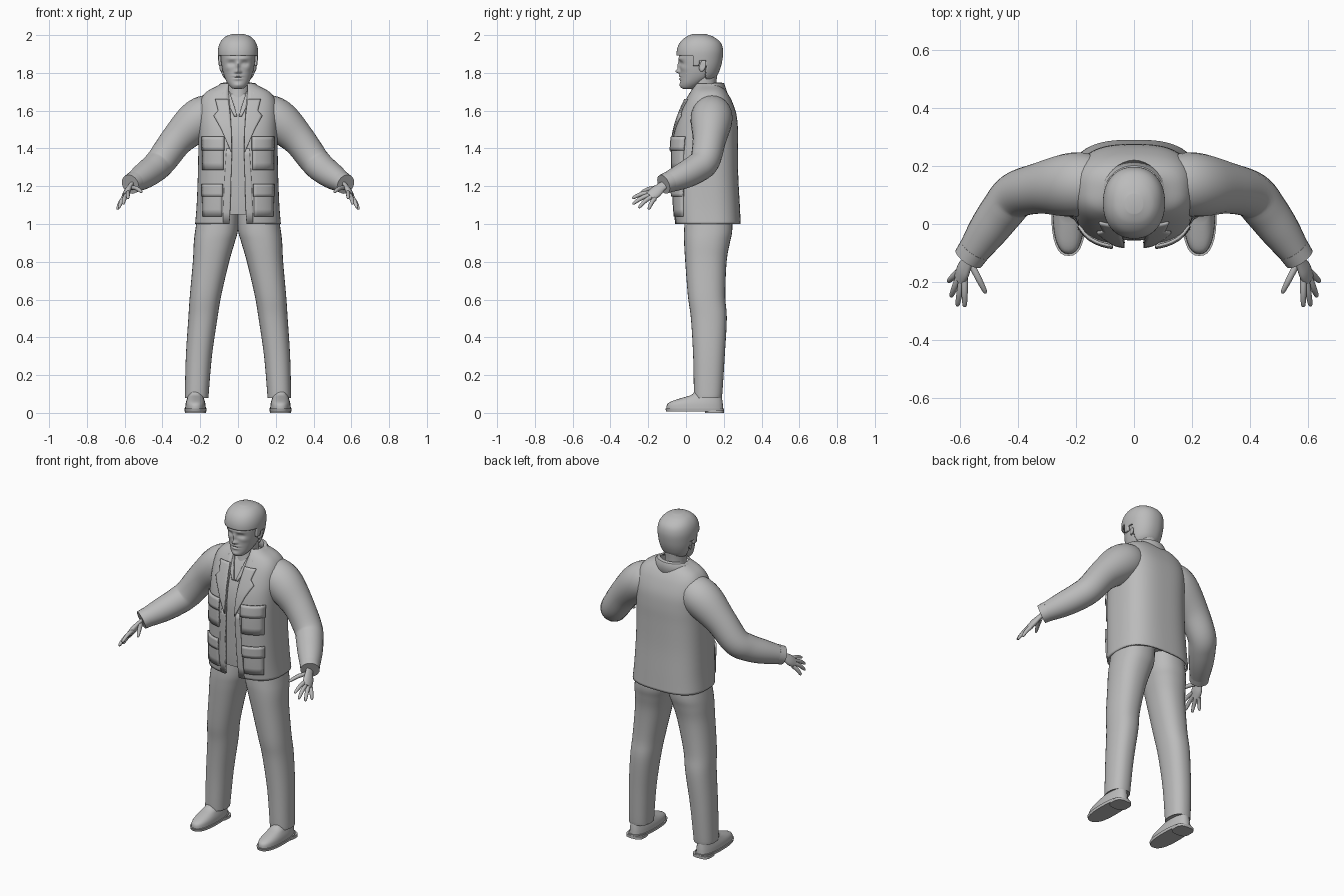
import bpy, bmesh, math
from mathutils import Vector

cube = bpy.data.objects.get("Cube")
if cube:
    bpy.data.objects.remove(cube)

GREY = (0.5, 0.5, 0.5, 1)
mat = bpy.data.materials.new("plain grey")
mat.use_nodes = True
mat.diffuse_color = GREY
mat.node_tree.nodes["Principled BSDF"].inputs["Base Color"].default_value = GREY


def finish(name, bm, angle=50, solid=0):
    bmesh.ops.recalc_face_normals(bm, faces=bm.faces)
    me = bpy.data.meshes.new(name)
    bm.to_mesh(me)
    bm.free()
    ob = bpy.data.objects.new(name, me)
    bpy.context.collection.objects.link(ob)
    me.materials.append(mat)
    if solid:
        m = ob.modifiers.new("thickness", 'SOLIDIFY')
        m.thickness, m.offset = solid, 0
    bpy.ops.object.select_all(action='DESELECT')
    ob.select_set(True)
    bpy.context.view_layer.objects.active = ob
    bpy.ops.object.shade_smooth_by_angle(angle=math.radians(angle))
    return ob


def loft(rings, closed=True, caps=True):
    """Bridge successive rings of points into a skin."""
    bm = bmesh.new()
    vs = [[bm.verts.new(p) for p in r] for r in rings]
    n = len(vs[0])
    for lo, hi in zip(vs, vs[1:]):
        for i in range(n if closed else n - 1):
            j = (i + 1) % n
            bm.faces.new((lo[i], lo[j], hi[j], hi[i]))
    if caps and closed:
        bm.faces.new(vs[0])
        bm.faces.new(vs[-1])
    return bm


def smooth_rows(rows, k):
    """Catmull-Rom interpolation between profile rows."""
    out = []
    for i in range(len(rows) - 1):
        p0, p1, p2 = rows[max(i - 1, 0)], rows[i], rows[i + 1]
        p3 = rows[min(i + 2, len(rows) - 1)]
        for s in range(k):
            t = s / k
            out.append([b + .5 * t * (c - a + t * (2*a - 5*b + 4*c - d + t * (3 * (b - c) + d - a)))
                        for a, b, c, d in zip(p0, p1, p2, p3)])
    return out + [list(rows[-1])]


def spow(v, e):
    return math.copysign(abs(v) ** e, v)


def ring(z, cx, a, yf, yb, n=2.3, count=32, gap=0):
    """Rounded section from front yf to back yb, optionally open at the front."""
    t0 = math.asin((gap / a) ** (n / 2)) if gap else 0
    steps = count - 1 if gap else count
    pts = []
    for i in range(count):
        t = t0 + (2 * math.pi - 2 * t0) * i / steps
        pts.append((cx + a * spow(math.sin(t), 2 / n),
                    (yf + yb) / 2 - (yb - yf) / 2 * spow(math.cos(t), 2 / n), z))
    return pts


def tube(name, rows, ref=(0, 0, 1), flat=1, k=4, count=16):
    """Skin along a path of (x, y, z, radius) rows."""
    rows = smooth_rows(rows, k)
    pts = [Vector(r[:3]) for r in rows]
    rings = []
    for i, p in enumerate(pts):
        t = (pts[min(i + 1, len(pts) - 1)] - pts[max(i - 1, 0)]).normalized()
        u = Vector(ref) - t * t.dot(Vector(ref))
        u.normalize()
        v = t.cross(u) * flat
        angles = [2 * math.pi * j / count for j in range(count)]
        rings.append([p + (u * math.cos(w) + v * math.sin(w)) * rows[i][3] for w in angles])
    return finish(name, loft(rings))


# Jacket shell, open down the front: z, half width, front, back, half gap
jacket = smooth_rows([
    (1.0, .222, -.05, .285, .045), (1.1, .214, -.06, .28, .04), (1.25, .208, -.066, .272, .036),
    (1.4, .205, -.068, .27, .032), (1.5, .205, -.055, .27, .035), (1.58, .205, -.03, .262, .04),
    (1.65, .195, .0, .238, .045), (1.695, .165, .025, .212, .05), (1.725, .11, .045, .185, .05),
    (1.74, .085, .055, .175, .05)], 5)
finish("jacket_body", loft([ring(z, 0, a, f, b, 2.8, 56, g) for z, a, f, b, g in jacket], False), 50, .01)


def front_y(x, z):
    hi = next((i for i, r in enumerate(jacket) if r[0] >= z), len(jacket) - 1)
    r0, r1 = jacket[max(hi - 1, 0)], jacket[hi]
    t = (z - r0[0]) / (r1[0] - r0[0]) if hi else 0
    a, f, b = [r0[i] + (r1[i] - r0[i]) * t for i in (1, 2, 3)]
    d = max(0, 1 - min(1, abs(x) / a) ** 2.8) ** (1 / 2.8)
    return (f + b) / 2 - (b - f) / 2 * d


def panel(name, side, rows, off=.008, thick=.008):
    """Cloth panel laid on the jacket front; rows are (z, inner x, outer x)."""
    grid = []
    for (z0, i0, o0), (z1, i1, o1) in zip(rows, rows[1:]):
        for s in range(5):
            t = s / 4
            z, i, o = z0 + (z1 - z0) * t, i0 + (i1 - i0) * t, o0 + (o1 - o0) * t
            xs = [side * (i + (o - i) * j / 6) for j in range(7)]
            grid.append([(x, front_y(x, z) - off, z) for x in xs])
    bm = loft(grid, False)
    bmesh.ops.remove_doubles(bm, verts=bm.verts, dist=.0005)
    finish(name, bm, 40, thick)


# Shirt inside the jacket
finish("shirt", loft([ring(z, 0, a - .016, f + .012, b - .014, 2.8, 40)
                      for z, a, f, b, g in jacket if 1.04 < z < 1.69]))

# Turned-down collar around the neck
collar = []
for rx, ry, z in ((.08, .08, 1.71), (.092, .092, 1.745), (.105, .105, 1.742), (.145, .125, 1.683)):
    row = []
    for i in range(33):
        t = math.radians(48 + 264 * i / 32)
        y = .093 - ry * math.cos(t)
        row.append((rx * math.sin(t), y, z - .4 * max(0, .15 - y)))
    collar.append(row)
finish("jacket_collar", loft(collar, False), 50, .01)

# Neck
finish("neck", loft([ring(z, 0, a, f, b, 2) for z, a, f, b in smooth_rows([
    (1.58, .075, .0, .18), (1.66, .066, .02, .17), (1.72, .06, .03, .16), (1.79, .062, .035, .165)], 4)]))

# Head with sculpted face: z, half width, front, back
skull = smooth_rows([
    (1.716, .022, -.015, .03), (1.722, .036, -.024, .05), (1.745, .055, -.029, .09),
    (1.78, .072, -.03, .14), (1.82, .083, -.031, .162), (1.87, .09, -.036, .175),
    (1.915, .091, -.034, .178), (1.95, .08, -.018, .165), (1.975, .056, .012, .13),
    (1.988, .02, .045, .09)], 8)
# Bumps: x, z, width, height, depth
FACE = [(0, 1.808, .012, .011, -.024), (0, 1.836, .009, .022, -.013), (.013, 1.804, .006, .006, -.008),
        (.035, 1.85, .018, .010, .013), (.035, 1.849, .010, .006, -.006), (.03, 1.876, .03, .008, -.006),
        (0, 1.784, .024, .006, -.008), (0, 1.768, .02, .006, -.007), (0, 1.776, .022, .0025, .005),
        (0, 1.735, .022, .012, -.007), (.055, 1.825, .018, .014, -.004)]
bm = loft([ring(z, 0, a, f, b, 2.2, 96) for z, a, f, b in skull])
for v in bm.verts:
    if v.co.y < .05:
        x, z = abs(v.co.x), v.co.z
        v.co.y += sum(d * math.exp(-((x - fx) / w) ** 2 - ((z - fz) / h) ** 2) for fx, fz, w, h, d in FACE)
finish("head", bm, 60)

# Hair cap, trimmed to a fringe, sideburns and nape
bm = loft([ring(z + .012 * max(0, (z - 1.85) / .138), 0, a + .009, f - .008, b + .012, 2.2, 96)
           for z, a, f, b in skull])


def hairline(y):
    return 1.893 if y < .035 else 1.84 if y < .07 else 1.868 if y < .105 else 1.77


drop = [f for f in bm.faces if f.calc_center_median().z < hairline(f.calc_center_median().y)]
bmesh.ops.delete(bm, geom=drop, context='FACES')
finish("hair", bm, 60, .012)

for side, tag in ((-1, "right"), (1, "left")):
    def flip(rows):
        return [(side * r[0],) + tuple(r[1:]) for r in rows]

    # Ear
    bm = bmesh.new()
    bmesh.ops.create_uvsphere(bm, u_segments=16, v_segments=10, radius=1)
    for v in bm.verts:
        x, y, z = v.co
        dish = .006 * math.exp(-4 * (y * y + z * z)) if x > 0 else 0
        v.co = (side * (.088 + .011 * x - dish + .006 * y), .088 + .018 * y + .006 * z, 1.838 + .032 * z)
    finish(tag + "_ear", bm)

    # Sleeve and cuff
    tube(tag + "_sleeve", flip([
        (.1, .135, 1.6, .085), (.17, .137, 1.575, .108), (.235, .133, 1.53, .108), (.325, .123, 1.442, .088),
        (.405, .1, 1.335, .08), (.45, .05, 1.29, .076), (.505, -.025, 1.25, .068), (.567, -.115, 1.212, .05)]),
        k=5, count=24)
    tube(tag + "_cuff", flip([(.548, -.087, 1.224, .056), (.57, -.119, 1.21, .053)]), k=1, count=24)

    # Hand, fingers and thumb
    across = (side * .026, .045, -.04)
    tube(tag + "_palm", flip([(.556, -.095, 1.22, .024), (.573, -.13, 1.197, .026),
                              (.588, -.16, 1.17, .034), (.6, -.19, 1.145, .03)]), across, .5)
    FINGERS = {"index": ((.583, -.185, 1.167), (.583, -.285, 1.135)),
               "middle": ((.592, -.187, 1.155), (.608, -.282, 1.105)),
               "ring": ((.602, -.18, 1.145), (.63, -.25, 1.085)),
               "little": ((.606, -.165, 1.135), (.639, -.198, 1.077)),
               "thumb": ((.562, -.135, 1.193), (.51, -.238, 1.168))}
    for finger, (p, q) in FINGERS.items():
        p, q = Vector(p), Vector(q)
        rows = []
        for t, r in ((0, .012), (.45, .0115), (.8, .0095), (.96, .007), (1, .003)):
            c = p.lerp(q, t) + Vector((0, 0, .008 * math.sin(math.pi * t)))
            rows.append((*c, r))
        tube(tag + "_" + finger + "_finger", flip(rows), k=2, count=10)

    # Trouser leg: z, centre x, half width, front, back
    leg = smooth_rows([
        (.085, .217, .062, .045, .187), (.1, .218, .063, .042, .192), (.3, .207, .069, .038, .205),
        (.5, .186, .077, .026, .216), (.62, .172, .083, .01, .208), (.8, .143, .096, -.004, .215),
        (.9, .126, .108, -.01, .232), (.97, .113, .113, -.01, .245), (1.1, .1, .105, .0, .24)], 5)
    finish(tag + "_trouser_leg", loft([ring(z, side * c, a, f, b) for z, c, a, f, b in leg]))

    # Shoe: upper, sole and heel
    shoe = smooth_rows([(.018, .055, -.103, .197), (.045, .053, -.1, .195), (.062, .049, -.075, .193),
                        (.08, .043, -.02, .19), (.1, .04, .035, .186), (.15, .04, .06, .18)], 3)
    finish(tag + "_shoe", loft([ring(z, side * .225, a, f, b, 2.4) for z, a, f, b in shoe]))
    finish(tag + "_sole", loft([ring(z, side * .225, a, f, .202, 2.5)
                                for z, a, f in ((.008, .058, -.105), (.024, .06, -.11))]), 30)
    finish(tag + "_heel", loft([ring(z, side * .225, .055, .1, .202, 3) for z in (0, .016)]), 30)

    # Front edge, lapel and shirt collar
    panel(tag + "_placket", side, [(1.0, .045, .08), (1.25, .036, .07), (1.4, .032, .06)], .004)
    panel(tag + "_lapel", side, [(1.38, .032, .036), (1.5, .035, .088), (1.572, .04, .128),
                                 (1.6, .043, .105), (1.66, .05, .12)], .011)
    panel(tag + "_shirt_collar", side, [(1.57, .004, .02), (1.63, .022, .05), (1.7, .045, .065)], -.004)

    # Pockets with flaps
    for level, base, fold, top, inner in (("lower", 1.04, 1.145, 1.212, .085),
                                          ("upper", 1.285, 1.39, 1.462, .077)):
        panel(tag + "_" + level + "_pocket", side, [(base, inner, .185), (top - .02, inner, .185)], .009, .012)
        panel(tag + "_" + level + "_pocket_flap", side,
              [(fold, inner - .004, .19), (top, inner - .004, .19)], .017, .01)
